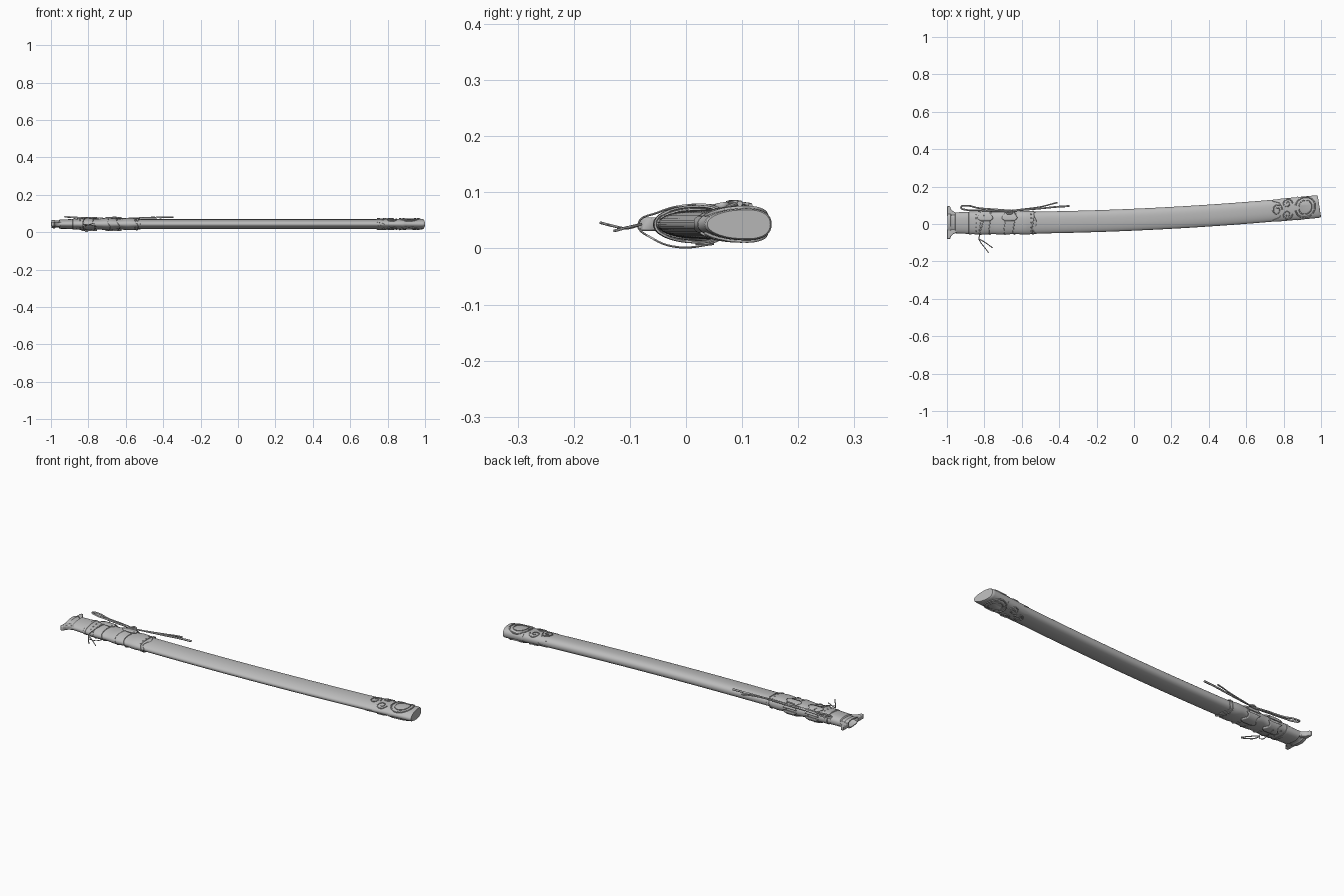
import bpy, bmesh, math
from mathutils import Vector

if "Cube" in bpy.data.objects:
    bpy.data.objects.remove(bpy.data.objects["Cube"])

grey = bpy.data.materials.new("plain grey")
grey.diffuse_color = (0.5, 0.5, 0.5, 1)
grey.use_nodes = True
grey.node_tree.nodes["Principled BSDF"].inputs["Base Color"].default_value = grey.diffuse_color
ZC = 0.043
TAU = 2 * math.pi


def mid(x):
    """Curved centre line of the scabbard in plan."""
    return 0.023 + 0.044 * x + 0.028 * x * x


def section(x, t, hy, hz):
    """Point on the egg-shaped section, blunt at +y and narrow at -y."""
    c, s = math.cos(t), math.sin(t)
    cy = math.copysign(abs(c) ** 0.85, c)
    sz = math.copysign(abs(s) ** 0.9, s) * (1 + 0.2 * c) / 1.03
    return Vector((x, mid(x) + hy * cy, ZC + hz * sz))


def finish(ob, angle=40):
    if not ob.data.materials:
        ob.data.materials.append(grey)
    bpy.ops.object.select_all(action='DESELECT')
    ob.select_set(True)
    bpy.context.view_layer.objects.active = ob
    bpy.ops.object.shade_smooth_by_angle(angle=math.radians(angle))
    return ob


def mesh_object(name, bm):
    bmesh.ops.recalc_face_normals(bm, faces=bm.faces)
    me = bpy.data.meshes.new(name)
    bm.to_mesh(me)
    bm.free()
    ob = bpy.data.objects.new(name, me)
    bpy.context.collection.objects.link(ob)
    return ob


def loft(name, stations, n=40, shift=lambda i, t: 0.0):
    """Skin sections (x, half width, half height); shift moves points along x."""
    bm = bmesh.new()
    rings = []
    for i, (x, hy, hz) in enumerate(stations):
        ts = [TAU * k / n for k in range(n)]
        rings.append([bm.verts.new(section(x + shift(i, t), t, hy, hz)) for t in ts])
    for a, b in zip(rings, rings[1:]):
        for k in range(n):
            bm.faces.new((a[k], a[(k + 1) % n], b[(k + 1) % n], b[k]))
    bm.faces.new(rings[0])
    bm.faces.new(rings[-1])
    return finish(mesh_object(name, bm))


def cord(name, points, r=0.004, closed=False, flat=1.0):
    """Round cord through the points, optionally thinned toward the end."""
    cu = bpy.data.curves.new(name, 'CURVE')
    cu.dimensions = '3D'
    cu.bevel_depth, cu.bevel_resolution, cu.resolution_u = r, 1, 5
    cu.use_fill_caps = True
    sp = cu.splines.new('BEZIER')
    sp.bezier_points.add(len(points) - 1)
    sp.use_cyclic_u = closed
    for i, (bp, p) in enumerate(zip(sp.bezier_points, points)):
        bp.co = p
        bp.radius = 1 + (flat - 1) * i / max(1, len(points) - 1)
        bp.handle_left_type = bp.handle_right_type = 'AUTO'
    cu.materials.append(grey)
    ob = bpy.data.objects.new(name, cu)
    bpy.context.collection.objects.link(ob)
    bpy.ops.object.select_all(action='DESELECT')
    ob.select_set(True)
    bpy.context.view_layer.objects.active = ob
    bpy.ops.object.convert(target='MESH')
    return finish(bpy.context.object, 60)


def on_face(x, v, side, hy, hz):
    """Point on the broad face, v = -1..1 across, side = +1 upper, -1 lower."""
    return section(x, side * math.acos(max(-1, min(1, v))), hy, hz)


def patch(name, x0, x1, t0, t1, hy, hz):
    """Thick pad hugging the surface, with a narrowed, rounded lower lip."""
    bm = bmesh.new()
    nx, nt = 8, 10
    grid = []
    for j in range(nt + 1):
        f = j / nt
        w = 1 - 0.45 * math.sin(math.pi * min(1, f * 1.2)) + 0.2 * f
        w *= math.sqrt(max(0.1, 1 - max(0, f - 0.7) ** 2 * 8))
        xs = [(x0 + x1) / 2 + (i / nx - 0.5) * (x1 - x0) * w for i in range(nx + 1)]
        grid.append([bm.verts.new(section(x, t0 + (t1 - t0) * f, hy, hz)) for x in xs])
    for a, b in zip(grid, grid[1:]):
        for i in range(nx):
            bm.faces.new((a[i], a[i + 1], b[i + 1], b[i]))
    ob = mesh_object(name, bm)
    so = ob.modifiers.new("thickness", 'SOLIDIFY')
    so.thickness, so.offset = 0.007, 0
    return finish(ob)


# Long curved sheath
loft("sheath", [(-0.9 + 1.84 * i / 40, 0.0585, 0.0265) for i in range(41)])

# Hollow throat collar with a raised lip
loft("throat_collar", [(-0.955, 0.030, 0.012), (-0.998, 0.042, 0.017), (-0.998, 0.05, 0.022),
                       (-0.98, 0.052, 0.023), (-0.975, 0.047, 0.019), (-0.958, 0.047, 0.019),
                       (-0.954, 0.056, 0.025), (-0.875, 0.058, 0.027), (-0.86, 0.058, 0.027)])
loft("throat_rim", [(-0.885, 0.057, 0.026), (-0.882, 0.061, 0.03),
                    (-0.87, 0.061, 0.03), (-0.866, 0.057, 0.026)])

# Flared prongs on both edges of the throat
for name, s in (("upper_prong", 1), ("lower_prong", -1)):
    bm = bmesh.new()
    outline = [(-1, 0.035), (-1, 0.088), (-0.984, 0.088), (-0.977, 0.07),
               (-0.962, 0.058), (-0.945, 0.052), (-0.945, 0.035)]
    f = bm.faces.new([bm.verts.new((x, 0.007 + s * y, ZC - 0.012)) for x, y in outline])
    ext = bmesh.ops.extrude_face_region(bm, geom=[f])
    bmesh.ops.translate(bm, vec=(0, 0, 0.024),
                        verts=[v for v in ext['geom'] if isinstance(v, bmesh.types.BMVert)])
    ob = mesh_object(name, bm)
    bv = ob.modifiers.new("round", 'BEVEL')
    bv.width, bv.segments = 0.004, 2
    finish(ob)

# Lumpy leather wrap with a scalloped end
wrap = []
for i in range(35):
    x = -0.87 + 0.34 * i / 34
    b = 0.5 - 0.5 * math.cos((x + 0.87) * TAU / 0.115)
    wrap.append((x, 0.060 + 0.003 * b, 0.0285 + 0.0045 * b))
wrap += [(-0.528, 0.057, 0.026)]
loft("leather_wrap", wrap, shift=lambda i, t: 0.008 * math.cos(4 * t) * max(0, i - 25) / 10)

# Pads folded over the wrap, on both broad faces
for side, tag in ((1, "upper"), (-1, "lower")):
    for k, x in enumerate((-0.795, -0.665)):
        patch(f"{tag}_pad_{k + 1}", x - 0.04, x + 0.04, side * 0.15, side * 1.45, 0.066, 0.034)
    # Rivets along the wrap ends
    for k in range(5):
        for x in (-0.845, -0.55):
            bm = bmesh.new()
            bmesh.ops.create_uvsphere(bm, u_segments=10, v_segments=6, radius=0.004)
            p = on_face(x, -0.7 + 0.35 * k, side, 0.06, 0.029)
            bmesh.ops.translate(bm, vec=p, verts=bm.verts)
            finish(mesh_object(f"{tag}_wrap_rivet", bm), 60)

# Binding cords round the wrap
for x in (-0.82, -0.77, -0.69, -0.64, -0.54):
    pts = [section(x + 0.006 * math.sin(2 * t), t, 0.062, 0.032)
           for t in (TAU * k / 16 for k in range(16))]
    cord("binding_cord", pts, 0.0025, True)

# Hanging loop and long trailing ends along the back edge
cord("hanging_loop", [(-0.66, 0.072, 0.068), (-0.74, 0.078, 0.073), (-0.83, 0.085, 0.075),
                      (-0.90, 0.098, 0.08), (-0.925, 0.089, 0.082), (-0.90, 0.076, 0.081),
                      (-0.84, 0.074, 0.077), (-0.76, 0.07, 0.074), (-0.66, 0.066, 0.071)], 0.0045)
cord("trailing_cord_long", [(-0.68, 0.068, 0.07), (-0.6, 0.074, 0.073), (-0.5, 0.083, 0.076),
                            (-0.41, 0.092, 0.079), (-0.345, 0.096, 0.080)], 0.0035, flat=1.5)
cord("trailing_cord_short", [(-0.68, 0.07, 0.066), (-0.6, 0.079, 0.072), (-0.5, 0.092, 0.078),
                             (-0.44, 0.107, 0.079), (-0.41, 0.115, 0.077)], 0.003, flat=1.3)
cord("cord_knot", [(-0.68, 0.06, 0.074), (-0.665, 0.073, 0.078), (-0.65, 0.063, 0.077),
                   (-0.665, 0.055, 0.075)], 0.005, True)

# Loose tie looped round the front edge, with two tails
cord("loose_tie", [(-0.80, 0.055, 0.077), (-0.81, 0.0, 0.077), (-0.825, -0.05, 0.064),
                   (-0.83, -0.085, 0.043), (-0.825, -0.06, 0.018), (-0.81, -0.012, 0.002),
                   (-0.80, 0.05, 0.008)], 0.002)
cord("tie_tail_long", [(-0.83, -0.08, 0.043), (-0.815, -0.105, 0.036),
                       (-0.795, -0.13, 0.040), (-0.778, -0.153, 0.046)], 0.0025)
cord("tie_tail_short", [(-0.83, -0.08, 0.043), (-0.805, -0.093, 0.040),
                        (-0.78, -0.11, 0.036), (-0.755, -0.128, 0.031)], 0.0025)

# Tip cap with a slanted flat end
slant = lambda i, t: -0.009 * (1 + math.cos(t)) * min(1, i / 3)
loft("tip_cap", [(0.872, 0.057, 0.026), (0.875, 0.063, 0.0305), (0.89, 0.063, 0.0305),
                 (0.895, 0.061, 0.029), (0.985, 0.061, 0.029), (0.996, 0.060, 0.028),
                 (1.0, 0.057, 0.026)], shift=slant)
# Scalloped plate behind the cap
loft("tip_sleeve", [(0.76, 0.056, 0.025), (0.762, 0.0605, 0.0285), (0.88, 0.0605, 0.0285)],
     shift=lambda i, t: 0.022 * math.cos(6 * t) if i < 2 else 0)

# Raised ring and scrollwork on both faces of the tip
for side, tag in ((1, "upper"), (-1, "lower")):
    for r, w in ((0.052, 0.0035), (0.034, 0.0025)):
        pts = [on_face(0.915 + r * math.cos(a), 0.05 + r / 0.062 * math.sin(a), side, 0.062, 0.0300)
               for a in (TAU * k / 14 for k in range(14))]
        cord(f"{tag}_tip_ring", pts, w, True)
    for cx, cv, s in ((0.82, 0.45, 1), (0.82, -0.4, -1), (0.765, 0.02, 1)):
        pts = []
        for k in range(13):
            a, r = s * k * 0.75, 0.028 * (1 - k / 15)
            pts.append(on_face(cx + r * math.cos(a), cv + r / 0.062 * math.sin(a),
                               side, 0.0615, 0.0295))
        cord(f"{tag}_tip_scroll", pts, 0.003, flat=0.7)
